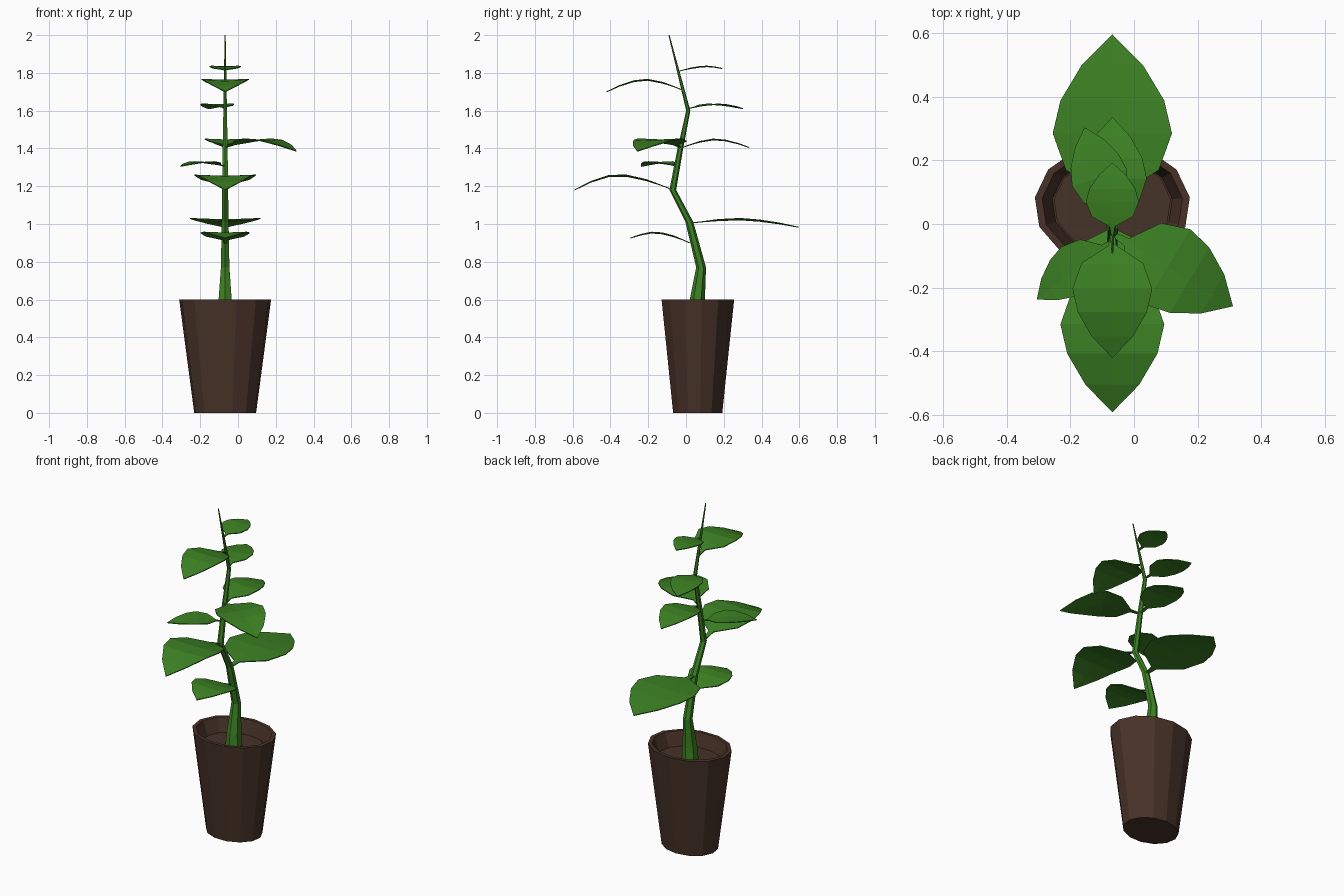
import bpy, bmesh, math
from mathutils import Vector

if "Cube" in bpy.data.objects:
    bpy.data.objects.remove(bpy.data.objects["Cube"])

AX = -0.068  # x of the plant's axis


def material(name, rgb):
    m = bpy.data.materials.new(name)
    m.diffuse_color = (*rgb, 1)
    m.use_nodes = True
    m.node_tree.nodes["Principled BSDF"].inputs["Base Color"].default_value = m.diffuse_color
    return m


BROWN = material("clay", (0.065, 0.032, 0.021))
SOIL = material("soil", (0.06, 0.032, 0.022))
GREEN = material("green", (0.045, 0.22, 0.017))


def finish(name, bm, mat):
    bmesh.ops.recalc_face_normals(bm, faces=bm.faces)
    me = bpy.data.meshes.new(name)
    bm.to_mesh(me)
    bm.free()
    me.materials.append(mat)
    ob = bpy.data.objects.new(name, me)
    bpy.context.collection.objects.link(ob)
    return ob


def loft(name, rings, sides, mat):
    """Skin horizontal rings given as (y, z, radius_x, radius_y), capped at both ends."""
    bm = bmesh.new()
    loops = []
    for y, z, rx, ry in rings:
        angles = [math.pi / 2 + 2 * math.pi * i / sides for i in range(sides)]
        loops.append([bm.verts.new((AX + rx * math.cos(a), y + ry * math.sin(a), z))
                      for a in angles])
    for a, b in zip(loops, loops[1:]):
        for i in range(sides):
            j = (i + 1) % sides
            bm.faces.new((a[i], a[j], b[j], b[i]))
    bm.faces.new(loops[0][::-1])
    bm.faces.new(loops[-1])
    return finish(name, bm, mat)


# Pot: 13-sided oval bucket with a rim and a recessed floor
loft("pot", [(0.06, 0.0, 0.165, 0.132), (0.06, 0.6, 0.245, 0.195),
             (0.06, 0.6, 0.222, 0.175), (0.06, 0.515, 0.19, 0.15)], 13, BROWN)

# Soil
loft("soil", [(0.06, 0.512, 0.185, 0.147), (0.06, 0.522, 0.185, 0.147)], 13, SOIL)

# Stem: zigzag tapering trunk
loft("stem", [(y, z, r, r) for y, z, r in [
    (0.058, 0.52, 0.046), (0.06, 0.6, 0.04), (0.08, 0.77, 0.026),
    (0.018, 1.01, 0.021), (-0.07, 1.18, 0.018), (-0.03, 1.4, 0.015),
    (0.012, 1.6, 0.011), (-0.09, 2.0, 0.003)]], 6, GREEN)

# Leaf outline: fraction along the leaf -> fraction of half width
OUTLINE = [(0, 0.05), (0.12, 0.1), (0.26, 0.78), (0.46, 1), (0.64, 0.87), (0.83, 0.52), (1, 0)]


def leaf(name, base, tip, peak, half_width):
    """Arched leaf; base and tip are points, peak is (fraction along, height)."""
    base, tip = Vector(base), Vector(tip)
    run = (tip - base).xy
    side = Vector((-run.y, run.x, 0)).normalized()
    tp, zp = peak
    bm = bmesh.new()
    rows = []
    for t, w in OUTLINE:
        p = base.lerp(tip, t)
        # two parabola halves meeting at the peak
        end, u = (base.z, (tp - t) / tp) if t < tp else (tip.z, (t - tp) / (1 - tp))
        p.z = zp + (end - zp) * u ** 1.6
        if t == 1:
            rows.append([bm.verts.new(p)] * 3)
            continue
        off = side * half_width * w
        lift = Vector((0, 0, 0.04 * half_width * w))
        rows.append([bm.verts.new(p - off + lift), bm.verts.new(p), bm.verts.new(p + off + lift)])
    for a, b in zip(rows, rows[1:]):
        for k in (0, 1):
            quad = [a[k], a[k + 1], b[k + 1], b[k]]
            bm.faces.new(list(dict.fromkeys(quad)))
    ob = finish(name, bm, GREEN)
    mod = ob.modifiers.new("thickness", "SOLIDIFY")
    mod.thickness = 0.005
    mod.offset = 0


# Leaves: base, tip, (peak fraction, peak height), half width
LEAVES = [
    ("front_low", (AX, 0.02, 0.90), (AX, -0.295, 0.925), (0.6, 0.953), 0.13),
    ("front_middle", (AX, -0.08, 1.185), (AX, -0.59, 1.18), (0.56, 1.257), 0.163),
    ("front_high", (AX, -0.02, 1.71), (AX, -0.42, 1.70), (0.5, 1.762), 0.125),
    ("back_low", (AX, 0.02, 1.005), (AX, 0.595, 0.983), (0.45, 1.022), 0.187),
    ("back_middle", (AX, -0.02, 1.405), (AX, 0.335, 1.405), (0.5, 1.446), 0.108),
    ("back_upper", (AX, 0.01, 1.61), (-0.155, 0.303, 1.61), (0.45, 1.632), 0.09),
    ("back_top", (AX, -0.035, 1.81), (AX, 0.192, 1.823), (0.65, 1.833), 0.083),
    ("right", (AX, -0.03, 1.405), (0.31, -0.258, 1.385), (0.5, 1.446), 0.138),
    ("left", (AX, -0.05, 1.305), (-0.305, -0.237, 1.305), (0.5, 1.327), 0.082),
]
for name, *args in LEAVES:
    leaf("leaf_" + name, *args)
